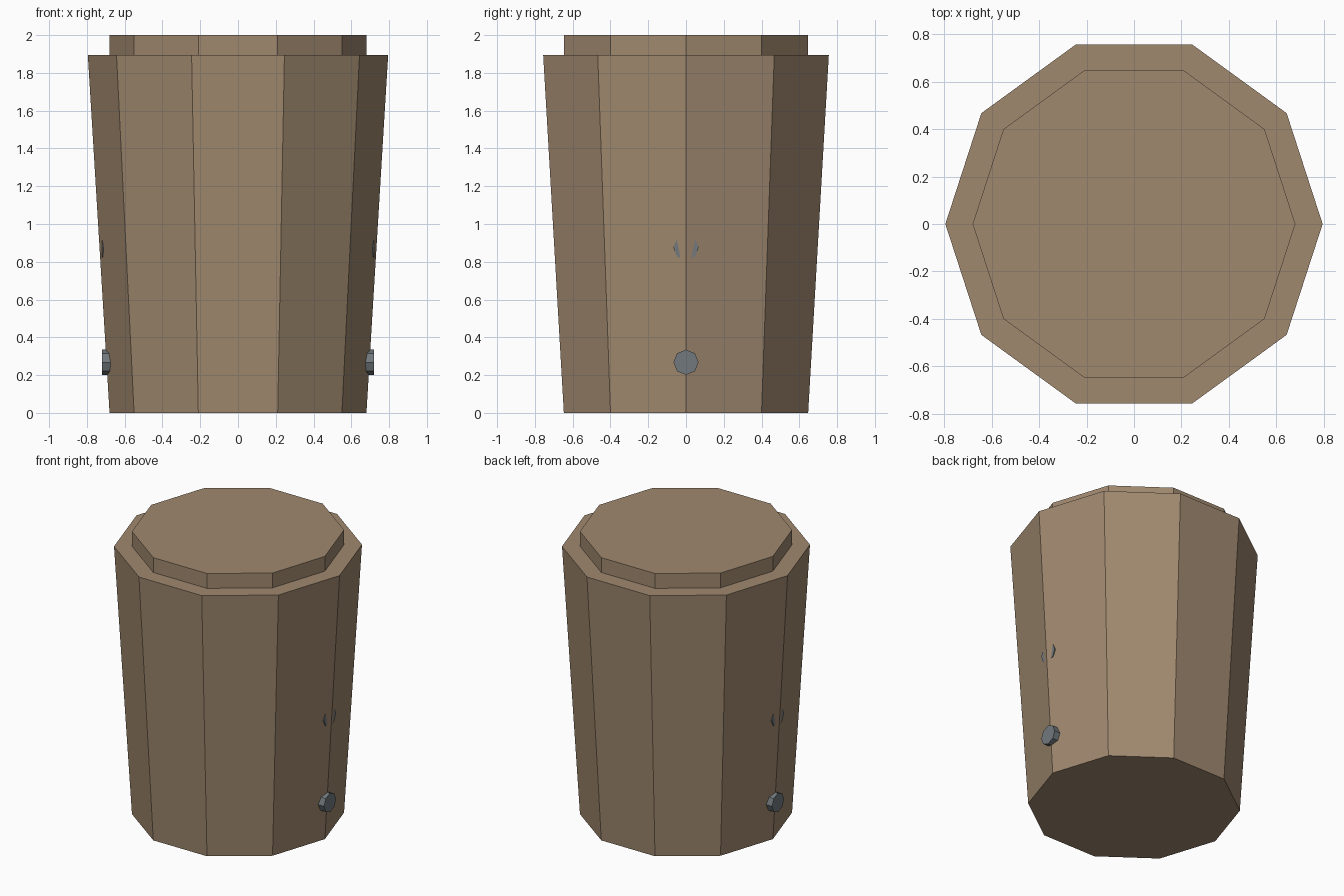
import bpy
import bmesh
from math import pi
from mathutils import Matrix

cube = bpy.data.objects.get("Cube")
if cube:
    bpy.data.objects.remove(cube, do_unlink=True)


def make_material(name, rgb):
    mat = bpy.data.materials.new(name)
    mat.use_nodes = True
    mat.diffuse_color = (*rgb, 1)
    mat.node_tree.nodes["Principled BSDF"].inputs["Base Color"].default_value = (*rgb, 1)
    return mat


def make_object(name, bm, mat):
    bmesh.ops.recalc_face_normals(bm, faces=bm.faces)
    mesh = bpy.data.meshes.new(name)
    bm.to_mesh(mesh)
    bm.free()
    mesh.materials.append(mat)
    obj = bpy.data.objects.new(name, mesh)
    bpy.context.collection.objects.link(obj)
    return obj


wood = make_material("tan wood", (0.352, 0.25, 0.159))
metal = make_material("grey metal", (0.165, 0.188, 0.202))

# Tapered ten-sided body with a stepped rim and raised cap, as stacked rings
bm = bmesh.new()
sides = 10
profile = [(0.68, 0), (0.795, 1.895), (0.68, 1.895), (0.68, 2)]
rings = []
for radius, z in profile:
    spin = Matrix.Translation((0, 0, z)) @ Matrix.Rotation(pi / 2, 4, "Z")
    rings.append(bmesh.ops.create_circle(bm, segments=sides, radius=radius, matrix=spin)["verts"])
for low, high in zip(rings, rings[1:]):
    for i in range(sides):
        j = (i + 1) % sides
        bm.faces.new((low[i], low[j], high[j], high[i]))
bm.faces.new(rings[0])
bm.faces.new(rings[-1])
make_object("tapered_body", bm, wood)

# Eight-sided bolts on the two flat sides, sunk into the body
for side, sign in (("left", 1), ("right", -1)):
    for level, z in (("lower", 0.268), ("upper", 0.875)):
        bm = bmesh.new()
        place = Matrix.Translation((sign * 0.66, 0, z)) @ Matrix.Rotation(pi / 2, 4, "Y")
        bmesh.ops.create_cone(bm, cap_ends=True, segments=8, radius1=0.067,
                              radius2=0.067, depth=0.12, matrix=place)
        make_object(f"{level}_{side}_bolt", bm, metal)
